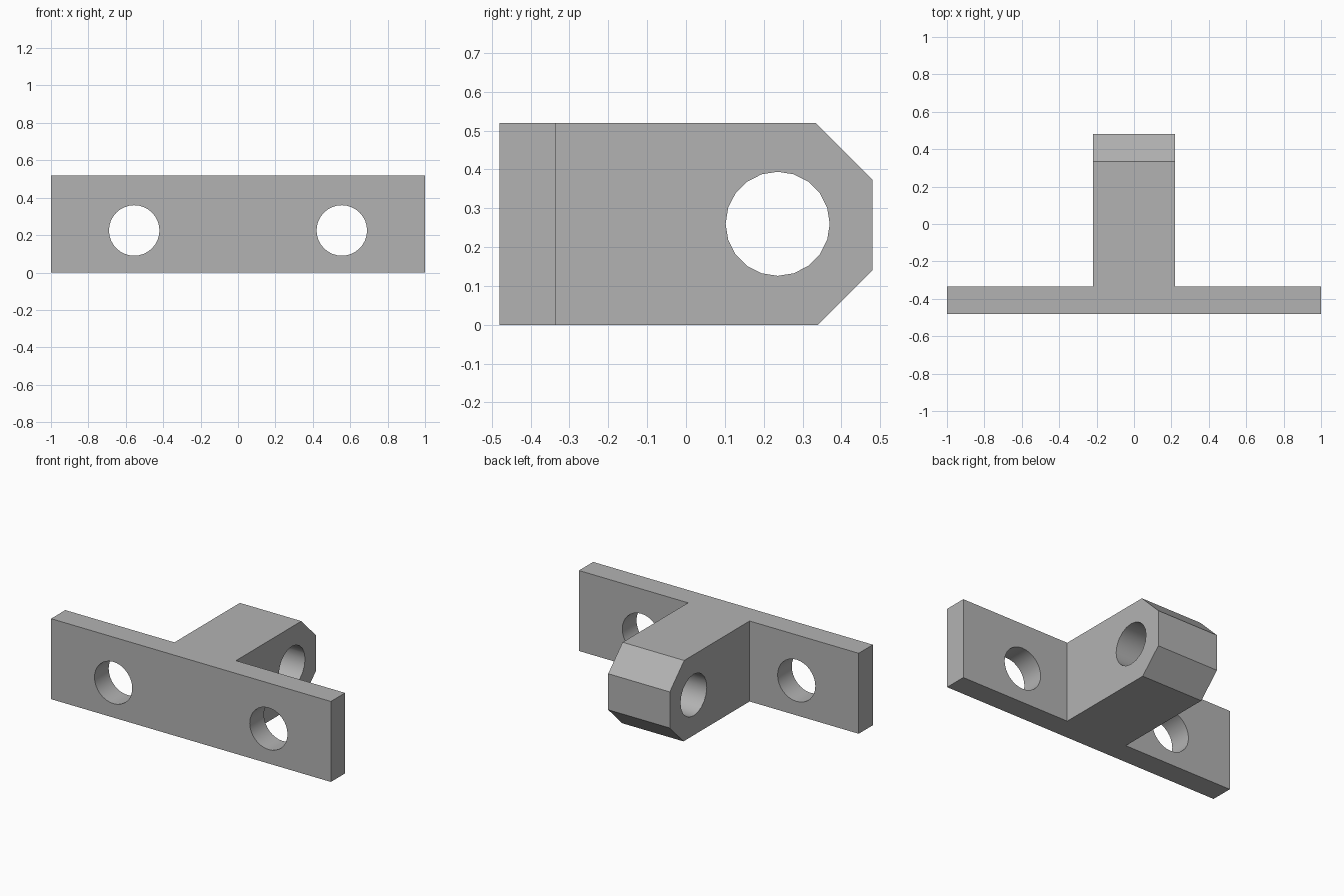
import bpy, bmesh
from math import pi
from mathutils import Vector

cube = bpy.data.objects.get("Cube")
if cube:
    bpy.data.objects.remove(cube, do_unlink=True)

HEIGHT = 0.52
BACK = 0.48

grey = bpy.data.materials.new("Plain grey")
grey.use_nodes = True
colour = (0.45, 0.45, 0.45, 1)
grey.diffuse_color = colour
grey.node_tree.nodes["Principled BSDF"].inputs["Base Color"].default_value = colour

# T-shaped body: wide mounting plate with a central lug, extruded upward
half = [(1, -BACK), (1, -0.335), (0.22, -0.335), (0.22, BACK)]
outline = half + [(-x, y) for x, y in reversed(half)]
bm = bmesh.new()
base = bm.faces.new([bm.verts.new((x, y, 0)) for x, y in outline])
top = bmesh.ops.extrude_face_region(bm, geom=[base])["geom"]
bmesh.ops.translate(bm, vec=(0, 0, HEIGHT),
                    verts=[g for g in top if isinstance(g, bmesh.types.BMVert)])
bmesh.ops.recalc_face_normals(bm, faces=bm.faces)

# Chamfers along the top and bottom of the lug's end
for z, size in ((HEIGHT, 0.147), (0, 0.14)):
    edges = [e for e in bm.edges
             if all(abs(v.co.y - BACK) < 1e-4 and abs(v.co.z - z) < 1e-4 for v in e.verts)]
    bmesh.ops.bevel(bm, geom=edges, offset=size, offset_type='OFFSET',
                    segments=1, affect='EDGES')

mesh = bpy.data.meshes.new("mounting_bracket")
bm.to_mesh(mesh)
bm.free()
mesh.materials.append(grey)
bracket = bpy.data.objects.new("mounting_bracket", mesh)
bpy.context.collection.objects.link(bracket)
bpy.context.view_layer.objects.active = bracket


def drill(centre, radius, depth, sides, rotation):
    """Cut a round hole through the bracket."""
    bpy.ops.mesh.primitive_cylinder_add(vertices=sides, radius=radius, depth=depth,
                                        location=centre, rotation=rotation)
    cutter = bpy.context.object
    cutter.name = "hole_cutter"
    cutter.hide_render = True
    cutter.data.materials.append(grey)
    cut = bracket.modifiers.new("hole", 'BOOLEAN')
    cut.operation = 'DIFFERENCE'
    cut.solver = 'EXACT'
    cut.object = cutter
    bpy.ops.object.select_all(action='DESELECT')
    bracket.select_set(True)
    bpy.context.view_layer.objects.active = bracket
    bpy.ops.object.modifier_apply(modifier=cut.name)
    bpy.data.objects.remove(cutter, do_unlink=True)


# Pivot hole across the lug, and a bolt hole in each wing of the plate
drill(Vector((0, 0.236, 0.26)), 0.134, 1, 20, (0, pi / 2, 0))
for side in (-1, 1):
    drill(Vector((side * 0.555, -0.41, 0.225)), 0.135, 0.4, 32, (pi / 2, 0, 0))

bpy.ops.object.shade_smooth_by_angle(angle=pi / 6)
